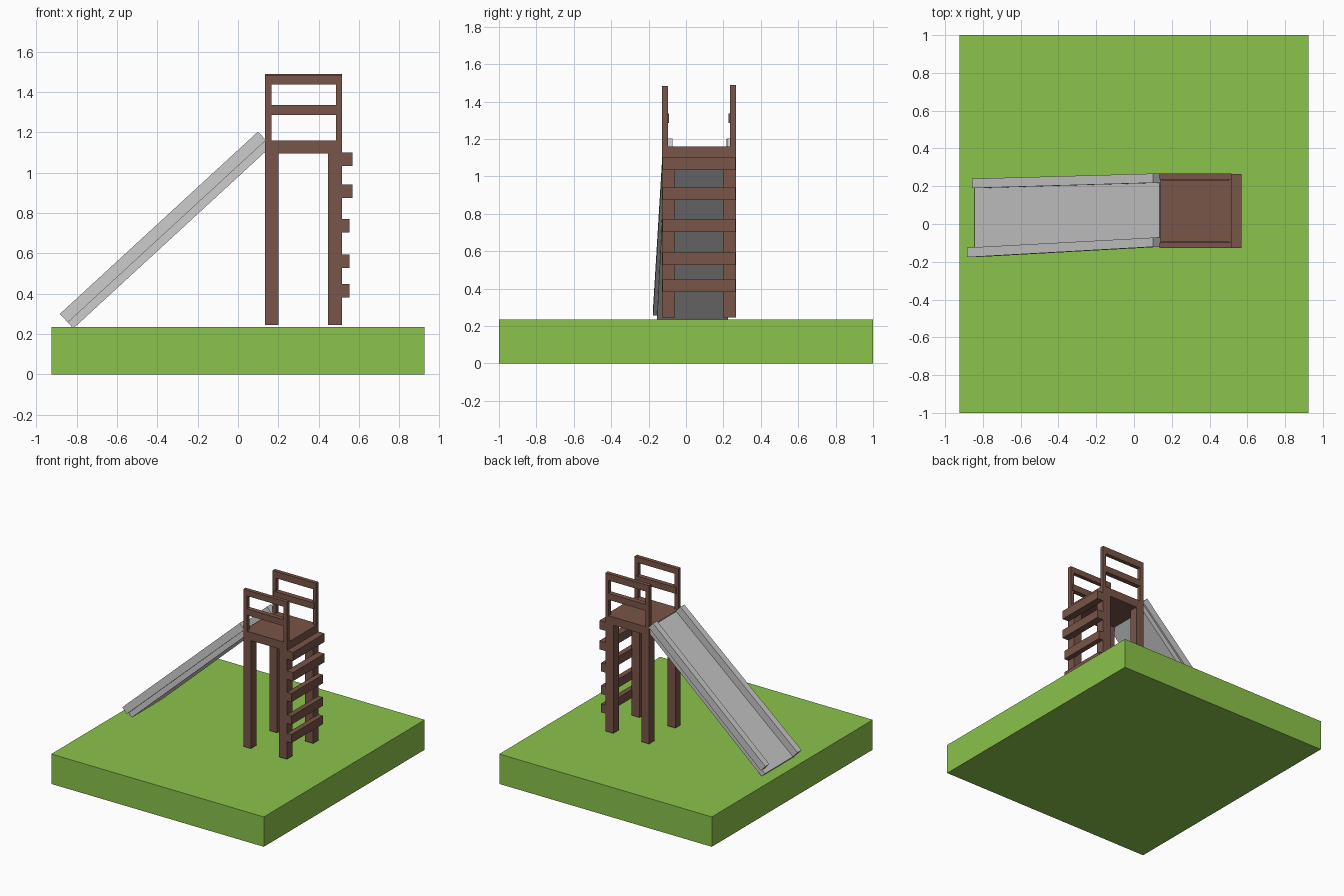
import bpy, bmesh
from mathutils import Vector

if "Cube" in bpy.data.objects:
    bpy.data.objects.remove(bpy.data.objects["Cube"])


def material(name, rgb):
    m = bpy.data.materials.new(name)
    m.diffuse_color = (*rgb, 1)
    m.use_nodes = True
    m.node_tree.nodes["Principled BSDF"].inputs["Base Color"].default_value = m.diffuse_color
    return m


GRASS = material("grass_green", (0.258, 0.546, 0.069))
WOOD = material("wood_brown", (0.191, 0.091, 0.065))


def hexahedron(name, corners, mat=None):
    """Solid from 8 corners: index = 4*u + 2*v + w."""
    bm = bmesh.new()
    v = [bm.verts.new(c) for c in corners]
    for f in ((0, 1, 3, 2), (4, 6, 7, 5), (0, 4, 5, 1),
              (2, 3, 7, 6), (0, 2, 6, 4), (1, 5, 7, 3)):
        bm.faces.new([v[i] for i in f])
    bmesh.ops.recalc_face_normals(bm, faces=bm.faces)
    me = bpy.data.meshes.new(name)
    bm.to_mesh(me)
    bm.free()
    ob = bpy.data.objects.new(name, me)
    bpy.context.collection.objects.link(ob)
    if mat:
        me.materials.append(mat)
    return ob


def box(name, x, y, z, mat=None):
    return hexahedron(name, [(a, b, c) for a in x for b in y for c in z], mat)


# Slide frame: foot of the sliding surface, direction uphill, surface normal
FOOT = Vector((-0.844, 0, 0.257))
UP = Vector((0.736, 0, 0.677))
NORMAL = Vector((-0.677, 0, 0.736))


def slide_beam(name, s, y_low, y_high, n):
    """Tapering or slanted beam lying along the slide."""
    pts = [FOOT + UP * a + NORMAL * c + Vector((0, b, 0))
           for a, ys in zip(s, (y_low, y_high)) for b in ys for c in n]
    return hexahedron(name, pts)


# Lawn
box("lawn", (-0.925, 0.925), (-1, 1), (0, 0.235), GRASS)

# Tower legs and platform
X = (0.135, 0.515)
Y = (-0.127, 0.267)
for xn, x in (("slide_side", (0.135, 0.201)), ("ladder_side", (0.446, 0.515))):
    for yn, y in (("front", (-0.127, -0.06)), ("back", (0.198, 0.267))):
        box(f"{yn}_{xn}_leg", x, y, (0.245, 1.10), WOOD)
box("platform", X, Y, (1.095, 1.16), WOOD)

# Railings: two posts, a top bar and a slightly proud middle bar per side
for side, y, mid_y, top in (("front", (-0.127, -0.097), (-0.127, -0.09), 1.482),
                            ("back", (0.236, 0.267), (0.228, 0.267), 1.49)):
    box(f"{side}_left_post", (0.135, 0.166), y, (1.16, top), WOOD)
    box(f"{side}_right_post", (0.487, 0.515), y, (1.16, top), WOOD)
    box(f"{side}_top_bar", (0.166, 0.487), y, (1.437, top), WOOD)
    box(f"{side}_middle_bar", (0.15, 0.50), mid_y, (1.285, 1.335), WOOD)

# Ladder rungs
for i, (z, x_out) in enumerate(((0.382, 0.553), (0.527, 0.553), (0.704, 0.553),
                                (0.874, 0.568), (1.033, 0.568))):
    box(f"ladder_rung_{i + 1}", (0.512, x_out), (-0.126, 0.265), (z, z + 0.067), WOOD)

# Slide bed and raised side rails
slide_beam("slide_bed", (0, 1.335), (-0.155, 0.225), (-0.11, 0.255), (-0.04, 0))
slide_beam("slide_front_rail", (0, 1.335), (-0.176, -0.125), (-0.121, -0.072), (0, 0.058))
slide_beam("slide_back_rail", (0.034, 1.335), (0.19, 0.24), (0.218, 0.267), (0, 0.058))
